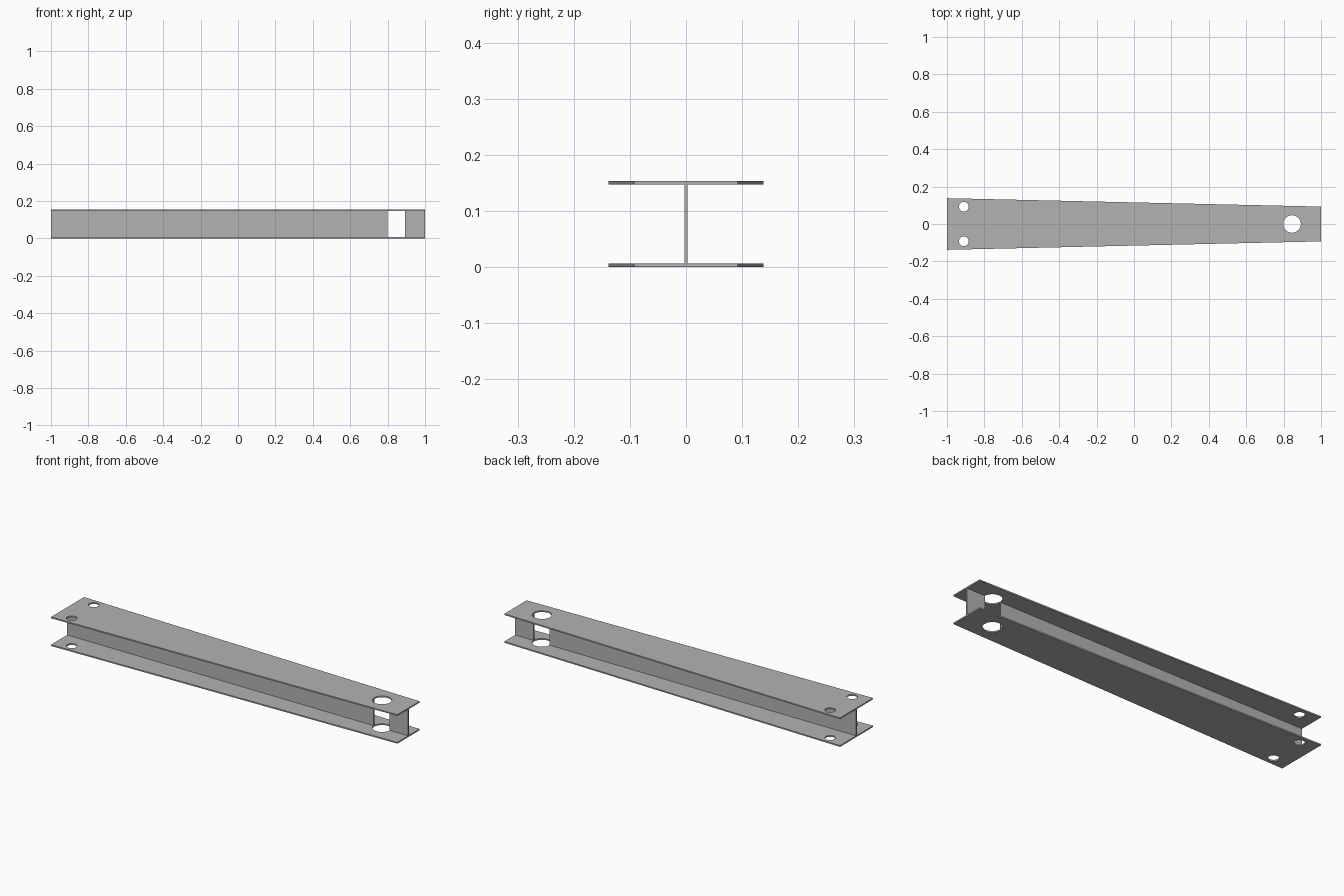
import bpy
import bmesh

if "Cube" in bpy.data.objects:
    bpy.data.objects.remove(bpy.data.objects["Cube"])

HEIGHT, PLATE, WEB = 0.154, 0.007, 0.006
WIDE, NARROW = 0.138, 0.093      # flange half widths at the two ends

steel = bpy.data.materials.new("steel grey")
steel.use_nodes = True
colour = (0.45, 0.45, 0.45, 1)
steel.diffuse_color = colour
steel.node_tree.nodes["Principled BSDF"].inputs["Base Color"].default_value = colour


def tapered_plate(name, half_left, half_right, z0, z1):
    """Plate along x whose half width changes from one end to the other."""
    bm = bmesh.new()
    outline = [(-1, -half_left), (1, -half_right), (1, half_right), (-1, half_left)]
    face = bm.faces.new([bm.verts.new((x, y, z0)) for x, y in outline])
    top = bmesh.ops.extrude_face_region(bm, geom=[face])["geom"]
    verts = [v for v in top if isinstance(v, bmesh.types.BMVert)]
    bmesh.ops.translate(bm, verts=verts, vec=(0, 0, z1 - z0))
    bmesh.ops.recalc_face_normals(bm, faces=bm.faces)
    mesh = bpy.data.meshes.new(name)
    bm.to_mesh(mesh)
    bm.free()
    mesh.materials.append(steel)
    obj = bpy.data.objects.new(name, mesh)
    bpy.context.collection.objects.link(obj)
    return obj


def hole_cutter(name, x, y, radius):
    bpy.ops.mesh.primitive_cylinder_add(vertices=48, radius=radius, depth=1,
                                        location=(x, y, HEIGHT / 2))
    obj = bpy.context.object
    obj.name = name
    obj.hide_render = True
    obj.data.materials.append(steel)
    return obj


# Flanges and the upright web between them
bottom = tapered_plate("bottom_flange", WIDE, NARROW, 0, PLATE)
top = tapered_plate("top_flange", WIDE, NARROW, HEIGHT - PLATE, HEIGHT)
web = tapered_plate("web", WEB / 2, WEB / 2, PLATE, HEIGHT - PLATE)

# Pivot hole through everything, two bolt holes through the flanges
pivot = hole_cutter("pivot_hole_cutter", 0.845, 0, 0.047)
bolts = [hole_cutter("bolt_hole_cutter", -0.91, side * 0.092, 0.026) for side in (-1, 1)]

for part, cutters in ((bottom, [pivot] + bolts), (top, [pivot] + bolts), (web, [pivot])):
    bpy.ops.object.select_all(action="DESELECT")
    part.select_set(True)
    bpy.context.view_layer.objects.active = part
    for cutter in cutters:
        mod = part.modifiers.new("hole", "BOOLEAN")
        mod.operation = "DIFFERENCE"
        mod.solver = "EXACT"
        mod.object = cutter
        bpy.ops.object.modifier_apply(modifier=mod.name)
    bpy.ops.object.shade_smooth_by_angle()

for cutter in [pivot] + bolts:
    bpy.data.objects.remove(cutter)
